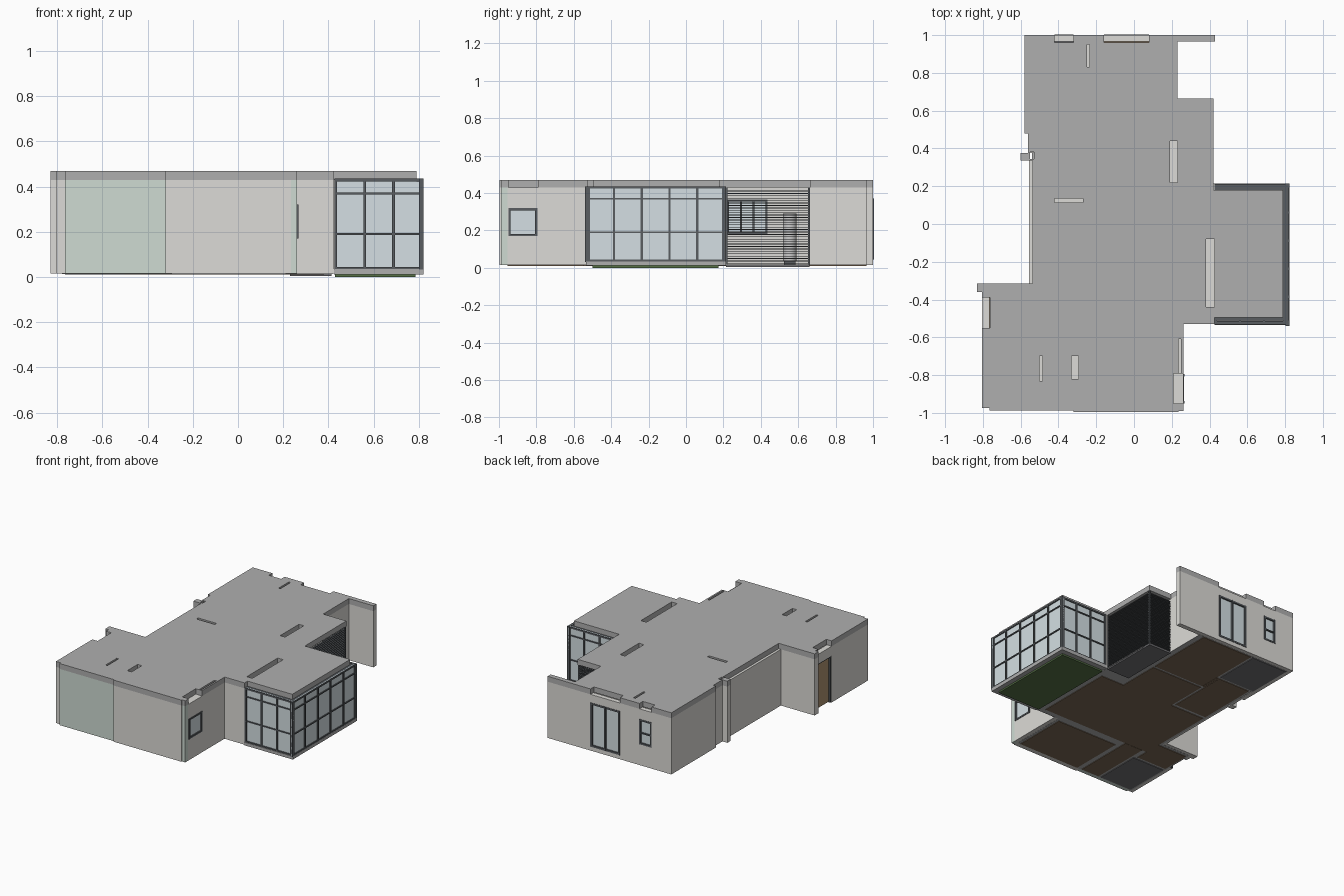
import bpy, bmesh, math
from mathutils import Matrix

if "Cube" in bpy.data.objects:
    bpy.data.objects.remove(bpy.data.objects["Cube"])


def mat(name, *rgb):
    m = bpy.data.materials.new(name)
    m.diffuse_color = (*rgb, 1)
    m.use_nodes = True
    m.node_tree.nodes["Principled BSDF"].inputs["Base Color"].default_value = m.diffuse_color
    return m


WALL = mat("wall_paint", .72, .71, .68)
MINT = mat("mint_paint", .62, .71, .65)
SLAB = mat("concrete", .43, .43, .43)
FRAME = mat("dark_metal", .10, .11, .12)
GLASS = mat("glass", .66, .74, .77)
WOOD = mat("wood_floor", .20, .14, .09)
TILE = mat("grey_tile", .16, .16, .17)
GRASS = mat("grass", .09, .16, .06)
DOOR = mat("door_wood", .42, .29, .16)


def boxes(name, items, m=None):
    """One object from boxes given as (x0, x1, y0, y1, z0, z1)."""
    bm = bmesh.new()
    for x0, x1, y0, y1, z0, z1 in items:
        bmesh.ops.create_cube(bm, size=1, matrix=Matrix.Translation(
            ((x0 + x1) / 2, (y0 + y1) / 2, (z0 + z1) / 2)) @ Matrix.Diagonal((x1 - x0, y1 - y0, z1 - z0, 1)))
    return finish(name, bm, m)


def finish(name, bm, m):
    me = bpy.data.meshes.new(name)
    bm.to_mesh(me)
    bm.free()
    ob = bpy.data.objects.new(name, me)
    bpy.context.collection.objects.link(ob)
    if m:
        me.materials.append(m)
    return ob


def span(normal, c0, c1, s0, s1, z0, z1):
    """Box with thickness c0..c1 along its normal axis and span s0..s1 along the other."""
    return (c0, c1, s0, s1, z0, z1) if normal == 'x' else (s0, s1, c0, c1, z0, z1)


Z0, Z1, ZR = .015, .43, .47


def wall(name, normal, c0, c1, s0, s1, opening=None, m=WALL):
    if not opening:
        return boxes(name, [span(normal, c0, c1, s0, s1, Z0, Z1)], m)
    parts, at = [], s0
    for a, b, lo, hi in opening:
        parts.append(span(normal, c0, c1, at, a, Z0, Z1))
        parts.append(span(normal, c0, c1, a, b, hi, Z1))
        if lo > Z0 + .01:
            parts.append(span(normal, c0, c1, a, b, Z0, lo))
        at = b
    parts.append(span(normal, c0, c1, at, s1, Z0, Z1))
    return boxes(name, parts, m)


def glazing(name, normal, c, s0, s1, z0, z1, cols=1, bars=(), t=.01, d=.016):
    """Frame with evenly spaced mullions, horizontal bars and a glass pane."""
    items = []
    for i in range(cols + 1):
        s = s0 + t / 2 + (s1 - s0 - t) * i / cols
        items.append(span(normal, c - d / 2, c + d / 2, s - t / 2, s + t / 2, z0, z1))
    for z, h in [(z0 + t / 2, t), (z1 - t / 2, t)] + [(b, t * .7) for b in bars]:
        items.append(span(normal, c - d * .45, c + d * .45, s0, s1, z - h / 2, z + h / 2))
    boxes(name + "_frame", items, FRAME)
    boxes(name + "_glass", [span(normal, c - .002, c + .002, s0, s1, z0, z1)], GLASS)


# roof slab with slots above the openings
outline = [(-.58, 1), (.43, 1), (.43, .965), (.23, .965), (.23, .665), (.42, .665), (.42, .18),
           (.79, .18), (.79, -.495), (.425, -.495), (.425, -.53), (.262, -.53), (.262, -.99),
           (.235, -.99), (.235, -.996), (-.32, -.996), (-.32, -.988), (-.765, -.988), (-.765, -.975), (-.805, -.975),
           (-.805, -.36), (-.83, -.36), (-.83, -.315), (-.537, -.315), (-.537, .335), (-.6, .335),
           (-.6, .375), (-.56, .375), (-.56, .48), (-.58, .48)]
bm = bmesh.new()
face = bm.faces.new([bm.verts.new((x, y, Z1)) for x, y in outline])
ext = bmesh.ops.extrude_face_region(bm, geom=[face])
bmesh.ops.translate(bm, vec=(0, 0, ZR - Z1), verts=[v for v in ext["geom"] if isinstance(v, bmesh.types.BMVert)])
bmesh.ops.recalc_face_normals(bm, faces=bm.faces)
roof = finish("roof_slab", bm, SLAB)
slots = [(-.42, -.32, .96, 1.02), (-.16, .08, .96, 1.02), (-.25, -.235, .83, .95), (.19, .23, .22, .44),
         (-.42, -.27, .115, .135), (.38, .425, -.44, -.08), (-.83, -.762, -.55, -.39), (-.5, -.485, -.83, -.7),
         (-.33, -.295, -.82, -.7), (.235, .25, -.788, -.61), (.21, .28, -.95, -.792), (-.55, -.53, .345, .38)]
cutter = boxes("slot_cutter", [(*s, .40, .50) for s in slots])
cutter.hide_render = True
mod = roof.modifiers.new("slots", 'BOOLEAN')
mod.object, mod.operation, mod.solver = cutter, 'DIFFERENCE', 'EXACT'
bpy.context.view_layer.update()
cut = bpy.data.meshes.new_from_object(roof.evaluated_get(bpy.context.evaluated_depsgraph_get()))
roof.modifiers.clear()
roof.data = cut
bpy.data.objects.remove(cutter)

# outer walls
wall("back_wall", 'y', .965, 1, -.58, .43, [(-.42, -.32, .17, .355), (-.16, .08, .045, .37)])
wall("left_back_wall", 'x', -.58, -.545, .48, .965)
wall("left_step_wall", 'x', -.56, -.555 + .035, .375, .48)
wall("left_pillar", 'y', .335, .375, -.6, -.552)
wall("left_living_wall", 'x', -.555, -.52, -.315, .345)
wall("entry_side_wall", 'y', -.36, -.315, -.83, -.52)
wall("entry_wall", 'x', -.805, -.765, -.975, -.36, [(-.55, -.39, Z0, .36)])
wall("front_left_wall", 'y', -.988, -.95, -.765, -.32, m=MINT)
wall("front_wall", 'y', -.996, -.955, -.32, .235)
wall("front_corner_post", 'y', -.99, -.955, .235, .262, m=MINT)
wall("bedroom_window_wall", 'x', .21, .262, -.955, -.53, [(-.95, -.795, .17, .32)])
wall("living_front_wall", 'y', -.53, -.49, .21, .425)
wall("living_balcony_wall", 'x', .38, .425, -.49, .215, [(-.44, -.08, Z0, .38)])
wall("utility_front_wall", 'y', .18, .215, .19, .38)
wall("utility_wall", 'x', .19, .23, .215, .965, [(.22, .435, .18, .365)])

# inner walls with doorways
wall("back_bath_wall", 'x', -.25, -.235, .61, .965, [(.83, .95, Z0, .37)])
wall("back_bath_side", 'y', .6, .615, -.545, -.235)
wall("bedroom_hall_wall", 'y', .115, .135, -.52, -.24, [(-.42, -.27, Z0, .37)])
wall("bedroom_step_wall", 'x', -.255, -.24, .135, .43)
wall("back_bedroom_wall", 'y', .43, .445, -.255, .19)
wall("front_bath_wall", 'x', -.5, -.485, -.95, -.6, [(-.83, -.7, Z0, .37)])
wall("front_bath_side", 'y', -.6, -.585, -.765, -.485)
wall("front_bedroom_wall", 'x', -.33, -.295, -.955, -.54, [(-.82, -.7, Z0, .37)])
wall("front_bedroom_side", 'y', -.545, -.53, -.295, .21)

# floors: thin panels per room
rooms = [(-.52, .38, -.485, .112), (-.765, -.52, -.58, -.362), (-.48, -.333, -.95, -.487),
         (-.293, .21, -.955, -.548), (-.238, .188, .112, .428), (-.52, -.257, .137, .598),
         (-.232, .188, .447, .965), (-.253, -.234, .447, .598)]
boxes("wood_floors", [(*r, .01, .02) for r in rooms], WOOD)
boxes("bath_floors", [(-.545, -.252, .617, .965, .01, .02), (-.765, -.502, -.95, -.602, .01, .02)], TILE)
boxes("utility_floor", [(.23, .415, .215, .66, .004, .018)], TILE)
boxes("floor_border", [(-.54, .42, -.53, .6, .014, .017), (-.55, .23, .6, .97, .014, .017),
                       (-.78, .23, -.96, -.53, .014, .017), (-.78, -.53, -.53, -.34, .014, .017)], SLAB)
boxes("balcony_grass", [(.43, .785, -.5, .175, 0, .03)], GRASS)
boxes("balcony_base", [(.785, .822, -.535, .215, .012, .035), (.425, .785, -.535, -.5, .012, .035),
                       (.425, .785, .175, .215, .012, .035)], SLAB)

# glazed balcony
glazing("balcony_long", 'x', .812, -.54, .215, .032, .435, 5, (.19, .37), .012, .02)
for tag, y in (("front", -.522), ("back", .202)):
    glazing("balcony_" + tag, 'y', y, .427, .822, .032, .435, 3, (.19, .37), .012, .02)
boxes("balcony_top_rail", [(.79, .805, -.53, .21, .42, .432), (.427, .8, -.512, -.495, .42, .432),
                           (.427, .8, .18, .195, .42, .432)], FRAME)

# windows and doors
glazing("bedroom_window", 'x', .255, -.95, -.795, .17, .32, 1, (), .012, .024)
glazing("utility_window", 'x', .222, .22, .435, .18, .365, 3, (), .011, .024)
glazing("back_window", 'y', .99, -.42, -.32, .17, .355, 1, (.255,), .012, .028)
glazing("back_door", 'y', .99, -.16, .08, .045, .37, 2, (), .013, .028)
glazing("living_sliding_door", 'x', .405, -.44, -.08, .02, .38, 3, (), .013, .024)
boxes("entry_door", [(-.785, -.775, -.54, -.4, .02, .35)], DOOR)
boxes("entry_door_frame", [(-.8, -.77, -.55, -.54, Z0, .36), (-.8, -.77, -.4, -.39, Z0, .36),
                           (-.8, -.77, -.55, -.39, .35, .36)], FRAME)

# louvre screen around the utility balcony
blades = []
for i in range(31):
    z = .022 + i * .0129
    blades += [(.406, .418, .215, .662, z, z + .004), (.23, .406, .65, .662, z, z + .004)]
blades += [(.408, .418, .652, .662, .018, Z1), (.408, .418, .215, .223, .018, Z1)]
boxes("louvre_screen", blades, FRAME)

# water heater on a small stand
bm = bmesh.new()
bmesh.ops.create_cone(bm, cap_ends=True, segments=32, radius1=.037, radius2=.037, depth=.255,
                      matrix=Matrix.Translation((.285, .555, .163)))
heater = finish("water_heater", bm, None)
bpy.context.view_layer.objects.active = heater
heater.select_set(True)
bpy.ops.object.shade_smooth_by_angle(angle=math.radians(40))
boxes("heater_stand", [(.255, .315, .525, .585, .018, .036)], FRAME)
